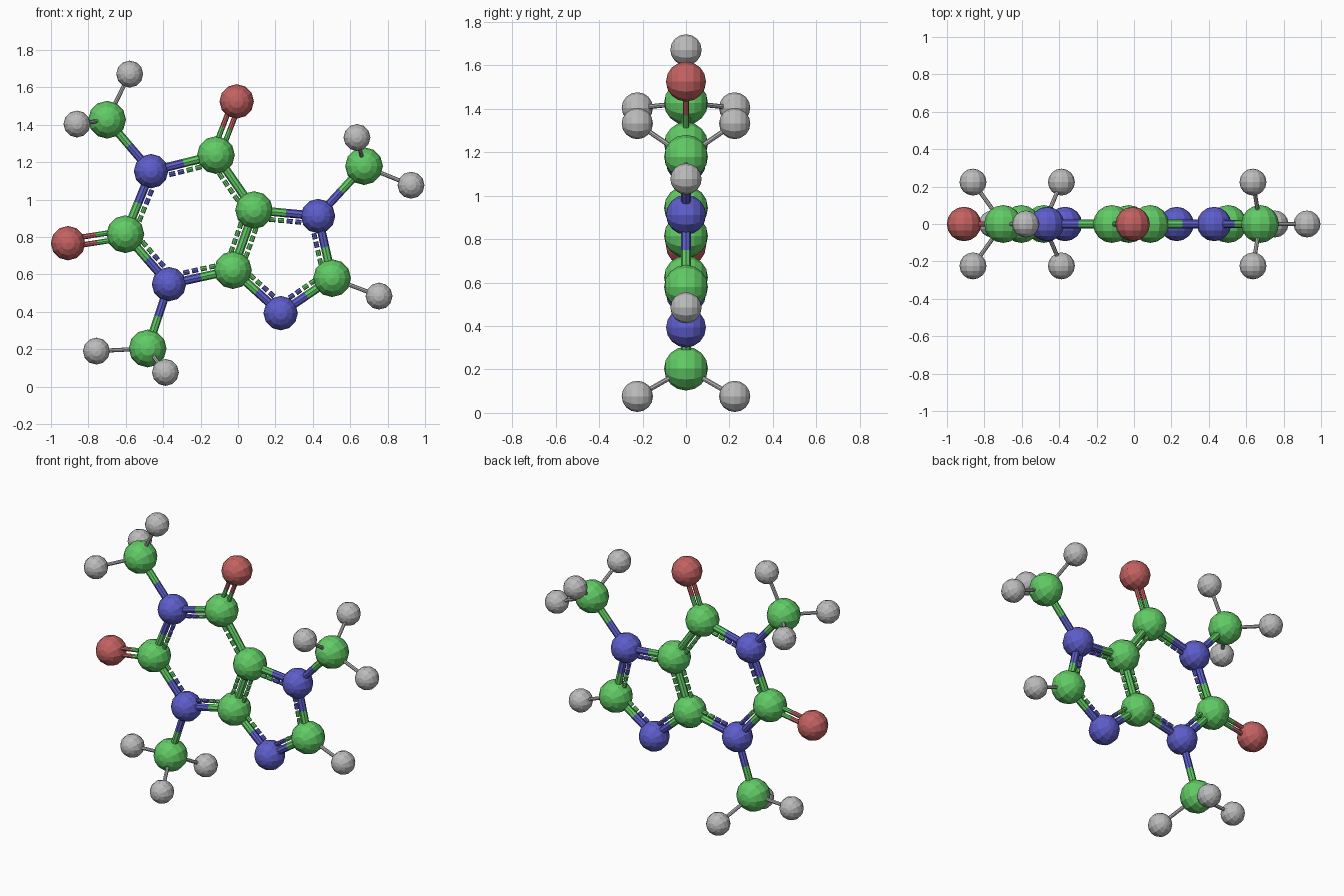
import bpy, math
from mathutils import Vector

if "Cube" in bpy.data.objects:
    bpy.data.objects.remove(bpy.data.objects["Cube"])

def material(name, rgb):
    m = bpy.data.materials.new(name)
    m.diffuse_color = (*rgb, 1)
    m.use_nodes = True
    m.node_tree.nodes["Principled BSDF"].inputs["Base Color"].default_value = m.diffuse_color
    return m

MATS = {'C': material('green', (0.12, 0.60, 0.13)),
        'N': material('blue', (0.11, 0.11, 0.60)),
        'O': material('red', (0.55, 0.12, 0.12)),
        'H': material('grey', (0.50, 0.50, 0.50))}
NAMES = {'C': 'carbon', 'N': 'nitrogen', 'O': 'oxygen', 'H': 'hydrogen'}
RADIUS = {'C': 0.101, 'N': 0.092, 'O': 0.092, 'H': 0.072}

# Planar atoms: key -> (x, z); the first letter is the element
ATOMS = {'N1': (-0.465, 1.152), 'C2': (-0.602, 0.815), 'N3': (-0.369, 0.548),
         'C4': (-0.027, 0.623), 'C5': (0.086, 0.944), 'C6': (-0.118, 1.238),
         'N7': (0.428, 0.912), 'C8': (0.503, 0.580), 'N9': (0.228, 0.393),
         'O2': (-0.909, 0.767), 'O6': (-0.007, 1.525),
         'C10': (-0.700, 1.427), 'C11': (0.674, 1.179), 'C12': (-0.483, 0.204),
         'H8': (0.754, 0.484), 'H10': (-0.579, 1.671),
         'H11': (0.925, 1.077), 'H12': (-0.757, 0.190)}
POS = {k: Vector((x, 0, z)) for k, (x, z) in ATOMS.items()}
# Methyl hydrogens mirrored front to back
for k, x, z in (('10', -0.861, 1.404), ('11', 0.636, 1.332), ('12', -0.388, 0.076)):
    for side, s in (('a', -1), ('b', 1)):
        POS['H' + k + side] = Vector((x, s * 0.224, z))

def finish(name, mat):
    o = bpy.context.object
    o.name = name
    o.data.materials.append(mat)
    return o

def rod(name, p, q, r, mat):
    d = q - p
    bpy.ops.mesh.primitive_cylinder_add(vertices=8, radius=r, depth=d.length,
        location=(p + q) / 2, rotation=d.to_track_quat('Z', 'Y').to_euler())
    finish(name, mat)

def two_tone(name, a, b, r, offset=Vector((0, 0, 0))):
    """Bond whose halves take the colours of the atoms they touch."""
    p, q = POS[a] + offset, POS[b] + offset
    mid = (p + q) / 2
    rod(name, p, mid, r, MATS[a[0]])
    rod(name, mid, q, r, MATS[b[0]])

# Atoms: faceted balls with poles facing front and back
for k, p in POS.items():
    e = k[0]
    bpy.ops.mesh.primitive_uv_sphere_add(segments=12, ring_count=8, radius=RADIUS[e],
        location=p, rotation=(math.pi / 2, 0, 0))
    finish(NAMES[e] + '_atom', MATS[e])

# Ring bonds: solid bar plus a dashed bar on the inside of each ring
RINGS = (('N1', 'C2', 'N3', 'C4', 'C5', 'C6'), ('C4', 'C5', 'N7', 'C8', 'N9'))
done = set()
for ring in RINGS:
    centre = sum((POS[k] for k in ring), Vector()) / len(ring)
    for a, b in zip(ring, ring[1:] + ring[:1]):
        p, q = POS[a], POS[b]
        if frozenset((a, b)) not in done:
            done.add(frozenset((a, b)))
            two_tone('ring_bond', a, b, 0.023)
        along = (q - p).normalized()
        inward = centre - (p + q) / 2
        inward = (inward - along * inward.dot(along)).normalized() * 0.042
        for i in range(4):
            t = 0.25 + i * 0.135
            rod('ring_bond_dash', p.lerp(q, t) + inward, p.lerp(q, t + 0.095) + inward,
                0.013, MATS[a[0] if i < 2 else b[0]])

# Methyl bonds
for a, b in (('N1', 'C10'), ('N7', 'C11'), ('N3', 'C12')):
    two_tone('methyl_bond', a, b, 0.022)

# Double bonds to oxygen: two parallel thin bars
for a, b in (('C2', 'O2'), ('C6', 'O6')):
    d = (POS[b] - POS[a]).normalized()
    side = Vector((-d.z, 0, d.x)) * 0.021
    for s in (-1, 1):
        two_tone('double_bond', a, b, 0.014, side * s)

# Hydrogen bonds: thin grey rods
for k, p in POS.items():
    if k[0] == 'H':
        rod('hydrogen_bond', POS['C' + k[1:].rstrip('ab')], p, 0.011, MATS['H'])
